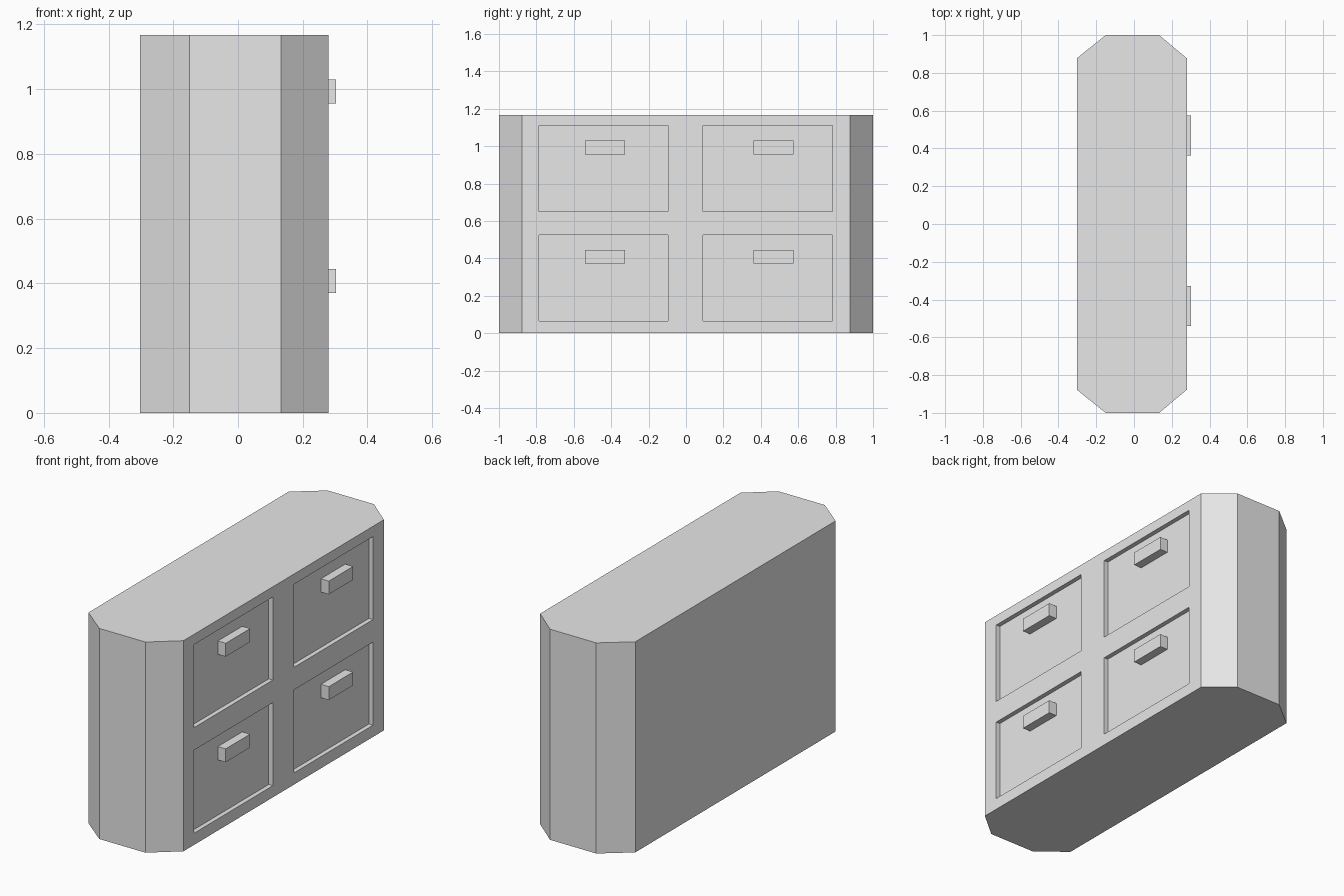
import bpy
import bmesh

cube = bpy.data.objects.get("Cube")
if cube:
    bpy.data.objects.remove(cube, do_unlink=True)

HEIGHT = 1.167
FACE_X = 0.28        # drawer side of the body
RECESS = 0.025       # how deep the drawer fronts sit
HANDLE_X = 0.303     # outer face of the handles

grey = bpy.data.materials.new("light_grey")
grey.use_nodes = True
color = (0.8, 0.8, 0.8, 1)
grey.diffuse_color = color
grey.node_tree.nodes["Principled BSDF"].inputs["Base Color"].default_value = color


def make_object(name, bm):
    bmesh.ops.recalc_face_normals(bm, faces=bm.faces)
    mesh = bpy.data.meshes.new(name)
    bm.to_mesh(mesh)
    bm.free()
    mesh.materials.append(grey)
    obj = bpy.data.objects.new(name, mesh)
    bpy.context.scene.collection.objects.link(obj)
    return obj


def make_box(name, low, high):
    bm = bmesh.new()
    bmesh.ops.create_cube(bm, size=1)
    for v in bm.verts:
        v.co = [(a + b) / 2 + c * (b - a) for a, b, c in zip(low, high, v.co)]
    return make_object(name, bm)


# Cabinet body: octagonal outline pulled up to full height
outline = [(-0.303, -0.877), (-0.15, -1), (0.133, -1), (FACE_X, -0.877)]
outline += [(x, -y) for x, y in reversed(outline)]
bm = bmesh.new()
base = bm.faces.new([bm.verts.new((x, y, 0)) for x, y in outline])
top = bmesh.ops.extrude_face_region(bm, geom=[base])["geom"]
bmesh.ops.translate(bm, vec=(0, 0, HEIGHT),
                    verts=[g for g in top if isinstance(g, bmesh.types.BMVert)])
body = make_object("cabinet_body", bm)

# Recessed drawer fronts, each with a handle block
for side, y in (("near", -0.785), ("far", 0.092)):
    for level, z in (("lower", 0.065), ("upper", 0.65)):
        cutter = make_box(f"{level}_{side}_drawer_cutter",
                          (FACE_X - RECESS, y, z),
                          (FACE_X + 0.1, y + 0.69, z + 0.46))
        cutter.hide_render = True
        cutter.hide_viewport = True
        cutter.display_type = 'WIRE'
        cut = body.modifiers.new(f"{level}_{side}_recess", 'BOOLEAN')
        cut.operation = 'DIFFERENCE'
        cut.solver = 'EXACT'
        cut.object = cutter
        handle_y = -0.54 if side == "near" else 0.362
        make_box(f"{level}_{side}_handle",
                 (FACE_X - RECESS, handle_y, z + 0.306),
                 (HANDLE_X, handle_y + 0.213, z + 0.38))
